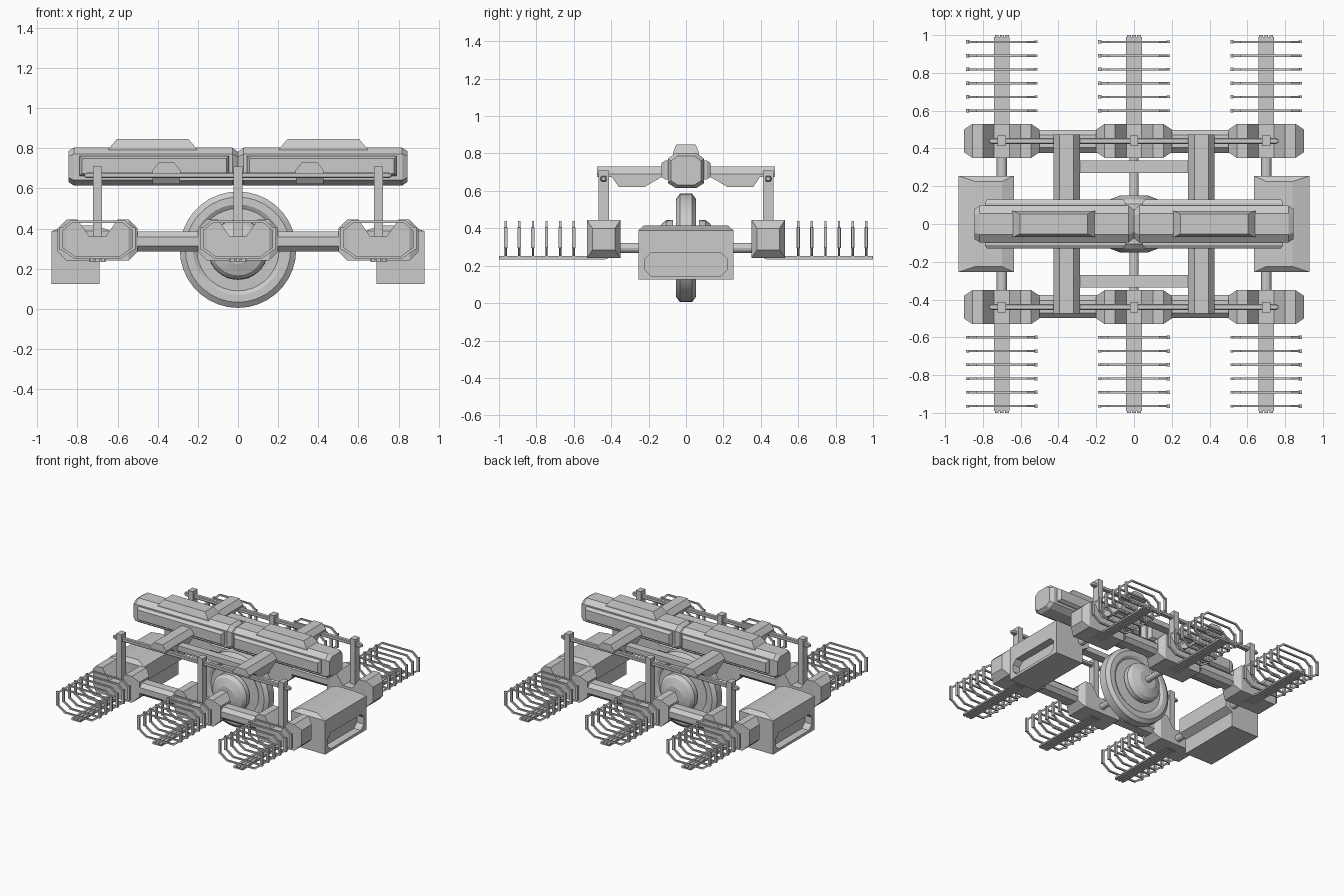
import bpy, bmesh, math
from mathutils import Vector

if "Cube" in bpy.data.objects:
    bpy.data.objects.remove(bpy.data.objects["Cube"])


def finish(name, bm):
    bmesh.ops.remove_doubles(bm, verts=bm.verts, dist=1e-5)
    bmesh.ops.recalc_face_normals(bm, faces=bm.faces)
    me = bpy.data.meshes.new(name)
    bm.to_mesh(me)
    bm.free()
    ob = bpy.data.objects.new(name, me)
    bpy.context.collection.objects.link(ob)
    return ob


def skin(bm, rings, closed=False):
    """Bridge matching rings of points; cap the ends unless closed."""
    vs = [[bm.verts.new(p) for p in r] for r in rings]
    n = len(vs[0])
    pairs = list(zip(vs, vs[1:])) + ([(vs[-1], vs[0])] if closed else [])
    for a, b in pairs:
        for i in range(n):
            j = (i + 1) % n
            bm.faces.new((a[i], a[j], b[j], b[i]))
    if not closed:
        bm.faces.new(vs[0][::-1])
        bm.faces.new(vs[-1])


def loft(name, rings, closed=False):
    bm = bmesh.new()
    skin(bm, rings, closed)
    return finish(name, bm)


def rect_z(x0, x1, y0, y1, z):
    return [(x0, y0, z), (x1, y0, z), (x1, y1, z), (x0, y1, z)]


def box(name, x0, x1, y0, y1, z0, z1):
    return loft(name, [rect_z(x0, x1, y0, y1, z0), rect_z(x0, x1, y0, y1, z1)])


def octagon(hu, hv, c):
    return [(-hu, -hv + c), (-hu + c, -hv), (hu - c, -hv), (hu, -hv + c),
            (hu, hv - c), (hu - c, hv), (-hu + c, hv), (-hu, hv - c)]


def rod_y(name, x, z, y0, y1, r, n=12):
    ring = [(r * math.cos(2 * math.pi * i / n), r * math.sin(2 * math.pi * i / n)) for i in range(n)]
    return loft(name, [[(x + u, y, z + v) for u, v in ring] for y in (y0, y1)])


AXLE_Z = 0.295

# Central wheel: lathed tyre, web and stepped hub
half = [(.29, .032), (.262, .053), (.225, .053), (.205, .04), (.12, .045),
        (.12, .07), (.15, .07), (.148, .105), (.128, .13), (.07, .152), (.02, .152)]
profile = [(r, -y) for r, y in half[::-1]] + half
N = 36
wheel = loft("wheel", [[(r * math.cos(2 * math.pi * i / N), y, AXLE_Z + r * math.sin(2 * math.pi * i / N))
                        for r, y in profile] for i in range(N)], closed=True)
rod_y("wheel_axle", 0, AXLE_Z, -.36, .36, .024)

# Housing cross-sections along x: x, bottom, top, half width
housing = [(-.2, .285, .40, .06), (-.155, .24, .445, .09), (-.1, .24, .445, .09), (-.04, .24, .36, .09),
           (.04, .24, .36, .09), (.1, .24, .445, .09), (.155, .24, .445, .09), (.2, .285, .40, .06)]
# Wire cage outline in x, z
cage = [(-.187, .30), (-.12, .252), (.12, .252), (.187, .30), (.187, .395), (.135, .44), (-.135, .44), (-.187, .395)]

for s in (-1, 1):
    side = "front" if s < 0 else "back"
    yc = s * .44
    for cx in (-.7, 0, .7):
        loft(side + "_housing", [[(cx + x, yc - w, b), (cx + x, yc + w, b), (cx + x, yc + w, t), (cx + x, yc - w, t)]
                                 for x, b, t, w in housing])
        box(side + "_post", cx - .022, cx + .022, yc - .028, yc + .028, .35, .71)

        # Three-ribbed paddle under each cage
        ya, yb = sorted((s * .42, s * .99))
        box(side + "_paddle", cx - .042, cx + .042, ya, yb, .236, .248)
        for dx in (-.027, 0, .027):
            ya, yb = sorted((s * .43, s * 1.0))
            box(side + "_paddle_rib", cx + dx - .01, cx + dx + .01, ya, yb, .234, .252)

        # Cage hoops with one heavier upright
        bm = bmesh.new()
        for k in range(6):
            y = s * (.6 + k * .0728)
            rings = []
            for x, z in cage:
                d = Vector((x, z - .347))
                xi, zi = x * .93, .347 + d.y * .88
                rings.append([(cx + x, y - .006, z), (cx + x, y + .006, z), (cx + xi, y + .006, zi), (cx + xi, y - .006, zi)])
            skin(bm, rings, closed=True)
            for sx, t in ((-1, .009 if s > 0 else .007), (1, .009 if s < 0 else .007)):
                x = cx + sx * .181
                skin(bm, [rect_z(x - .009, x + .009, y - t, y + t, z) for z in (.295, .405)])
        finish(side + "_cage", bm)

    # Bars joining the housings, and the upper rail
    for x0, x1 in ((-.51, -.18), (.18, .51)):
        loft(side + "_link", [[(x, s * .437 + u, .336 + v) for u, v in octagon(.06, .049, .027)] for x in (x0, x1)])
    loft(side + "_rail", [[(x, yc + u * k, .665 + v * k) for u, v in octagon(.016, .014, .005)]
                          for x, k in ((-.765, .6), (-.75, 1), (.75, 1), (.765, .6))])
    ya, yb = sorted((s * .27, s * .335))
    box(side + "_cross_plate", -.3, .3, ya, yb, .64, .68)

    # Long octagonal side panel, split in two
    for m in (-1, 1):
        def panel(x, g):
            return (m * x, g)
        pts = [(.035, .0), (.79, .0)]
        rings = []
        for y, i in ((.08, 0), (.112, 0), (.13, .012)):
            x0, x1 = sorted((m * (.045 + i), m * (.79 - i)))
            rings.append([(x0, s * y, .662 + i), (x1, s * y, .662 + i), (x1, s * y, .762 - i), (x0, s * y, .762 - i)])
        loft(side + "_pod_panel", rings)

# Upper twin pod: octagonal section with a shallow waist
def pod_ring(x, k):
    pts = [(.055, .615), (.097, .642), (.097, .772), (.055, .803)]
    pts = pts + [(-y, z) for y, z in pts[::-1]]
    return [(x, y * k, .71 + (z - .71) * k) for y, z in pts]

loft("upper_pod", [pod_ring(x, k) for x, k in ((-.845, .82), (-.818, 1), (-.028, 1), (0, .78),
                                               (.028, 1), (.818, 1), (.845, .82))])

for m in (-1, 1):
    side = "left" if m < 0 else "right"
    cx = m * .425
    # Raised cap on each half of the pod
    loft(side + "_pod_cap", [rect_z(cx - .223, cx + .223, -.07, .07, .79),
                             rect_z(cx - .215, cx + .215, -.07, .07, .803),
                             rect_z(cx - .178, cx + .178, -.052, .052, .847)])

    # Cross arm with chamfered top and fairings beneath
    ax = m * .357
    arm = [(-.07, .675), (.07, .675), (.07, .69), (.038, .73), (-.038, .73), (-.07, .69)]
    loft(side + "_cross_arm", [[(ax + u, y, z) for u, z in arm] for y in (-.475, .475)])
    for s in (-1, 1):
        fairing = [(.40, .68), (.36, .622), (.22, .622), (.12, .68)]
        loft(side + "_arm_fairing", [[(ax + u, s * y, z) for y, z in fairing] for u in (-.068, .068)])
        ya, yb = sorted((s * .24, s * .36))
        rod_y(side + "_end_shaft", m * .7, AXLE_Z, ya, yb, .027)

    # End box: stepped underside, sloped lid, long slot in outer face
    def lid(x0, x1, y, z):
        a, b = sorted((m * x0, m * x1))
        return rect_z(a, b, -y, y, z)
    end_box = loft(side + "_end_box", [lid(.69, .93, .255, .125), lid(.69, .93, .255, .24), lid(.635, .93, .255, .27),
                                       lid(.635, .93, .255, .388), lid(.7, .84, .225, .415)])
    cutter = loft(side + "_slot_cutter", [[(m * x, u, .207 + v) for u, v in octagon(.222, .062, .035)] for x in (.87, .97)])
    cutter.hide_render = True
    cutter.hide_viewport = True
    cutter.display_type = 'WIRE'
    mod = end_box.modifiers.new("slot", 'BOOLEAN')
    mod.object = cutter
    mod.operation = 'DIFFERENCE'
    mod.solver = 'EXACT'

# Smooth only the wheel's round surfaces
bpy.ops.object.select_all(action='DESELECT')
wheel.select_set(True)
bpy.context.view_layer.objects.active = wheel
bpy.ops.object.shade_smooth_by_angle(angle=math.radians(20))
